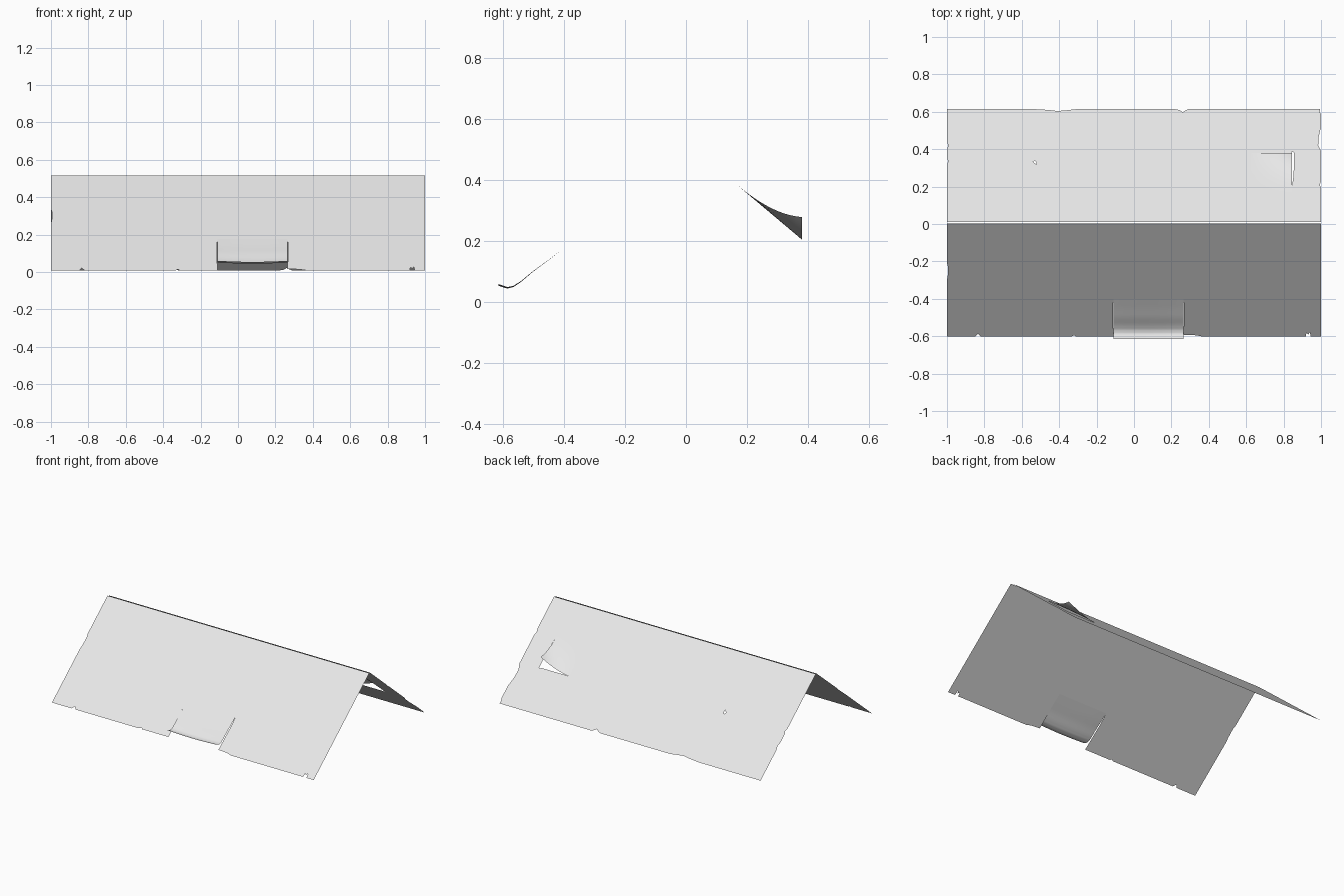
import bpy, bmesh

cube = bpy.data.objects.get("Cube")
if cube:
    bpy.data.objects.remove(cube, do_unlink=True)

# One weathered sheet colour
grey = bpy.data.materials.new("pale_grey_sheet")
grey.use_nodes = True
colour = (0.8, 0.8, 0.8, 1)
grey.diffuse_color = colour
grey.node_tree.nodes["Principled BSDF"].inputs["Base Color"].default_value = colour

RIDGE, EAVE = 0.515, 0.008


def make_object(name, bm):
    bmesh.ops.recalc_face_normals(bm, faces=bm.faces)
    if sum(f.normal.z * f.calc_area() for f in bm.faces) < 0:
        bmesh.ops.reverse_faces(bm, faces=bm.faces)
    for f in bm.faces:
        f.smooth = True
    mesh = bpy.data.meshes.new(name)
    bm.to_mesh(mesh)
    bm.free()
    mesh.materials.append(grey)
    obj = bpy.data.objects.new(name, mesh)
    bpy.context.collection.objects.link(obj)
    return obj


def slope(y, top, bottom):
    """Height of the roof plane at depth y."""
    return RIDGE + (EAVE - RIDGE) * (y - top) / (bottom - top)


def sheet(name, loops, top, bottom):
    """Fill plan outlines (and holes), then tilt them onto the roof plane."""
    bm = bmesh.new()
    for loop in loops:
        verts = [bm.verts.new((x, y, 0)) for x, y in loop]
        for a, b in zip(verts, verts[1:] + verts[:1]):
            bm.edges.new((a, b))
    bmesh.ops.triangle_fill(bm, use_beauty=True, edges=bm.edges[:], normal=(0, 0, 1))
    for v in bm.verts:
        v.co.z = slope(v.co.y, top, bottom)
    return make_object(name, bm)


def flap(name, nu, nv, place):
    """Curved patch: place maps u, v in 0..1 to a point."""
    bm = bmesh.new()
    rows = [[bm.verts.new(place(i / nu, j / nv)) for i in range(nu + 1)]
            for j in range(nv + 1)]
    for a, b in zip(rows, rows[1:]):
        for i in range(nu):
            bm.faces.new((a[i], a[i + 1], b[i + 1], b[i]))
    return make_object(name, bm)


# Front sheet with chipped eave and a cut for the torn flap
FT, FB = 0.004, -0.602
L, R, CUT = -0.11, 0.265, -0.4
front = [(-1, FT), (-1, -0.21), (-0.994, -0.23), (-0.996, -0.28), (-1, -0.3),
         (-1, FB), (-0.85, FB), (-0.835, -0.587), (-0.82, FB),
         (-0.335, FB), (-0.32, -0.595), (-0.31, FB), (L, FB),
         (L - 0.003, -0.46), (L, CUT), (R, CUT), (R + 0.003, -0.46),
         (R, -0.592), (0.33, -0.595), (0.37, FB),
         (0.918, FB), (0.922, -0.582), (0.932, -0.59), (0.941, -0.578), (0.944, FB),
         (1, FB), (1, FT)]
sheet("front_roof_sheet", [front], FT, FB)

# Curled flap on the front eave
curl = [(-0.4, 0.177), (-0.45, 0.139), (-0.5, 0.103), (-0.54, 0.07),
        (-0.565, 0.054), (-0.585, 0.05), (-0.614, 0.06)]


def front_flap(u, v):
    t = v * (len(curl) - 1)
    k = min(int(t), len(curl) - 2)
    (y0, z0), (y1, z1) = curl[k], curl[k + 1]
    f = t - k
    sag = 0.006 * v * (1 - (2 * u - 1) ** 2)
    return L + (R - L) * u, y0 + (y1 - y0) * f, z0 + (z1 - z0) * f - sag


flap("front_curled_flap", 12, 18, front_flap)

# Back sheet with worn edges, a pinhole and a cut for the lifted corner
BT, BB = 0.012, 0.614
X0, X1, Y0, Y1 = 0.625, 0.85, 0.15, 0.38
back = [(-1, BT), (1, BT), (1, 0.19), (0.994, 0.21), (1, 0.23), (1, 0.39),
        (0.985, 0.42), (0.986, 0.46), (0.995, 0.5), (1, 0.51), (1, 0.585), (0.993, 0.6),
        (0.995, BB), (0.29, BB), (0.275, 0.607), (0.26, 0.598), (0.245, 0.609), (0.22, BB),
        (-0.31, BB), (-0.36, 0.608), (-0.41, 0.604), (-0.46, 0.61), (-0.53, BB),
        (-1, BB), (-1, 0.44), (-0.993, 0.42), (-1, 0.4), (-1, 0.35),
        (-0.993, 0.335), (-1, 0.32)]
pinhole = [(-0.54, 0.332), (-0.53, 0.34), (-0.522, 0.33), (-0.522, 0.318), (-0.53, 0.324)]
opening = [(X0, Y0), (X0, Y1), (X1 - 0.01, Y1), (X1 - 0.005, Y1 + 0.006),
           (X1 + 0.005, Y1 + 0.003), (X1 + 0.006, 0.32), (X1 + 0.002, 0.25),
           (X1 - 0.005, 0.2), (X1 - 0.005, Y0)]
sheet("back_roof_sheet", [back, pinhole, opening], BT, BB)


def back_flap(u, v):
    x = X0 + (X1 - 0.005 - X0) * u
    y = Y0 + (Y1 - Y0) * v
    return x, y, slope(y, BT, BB) + 0.074 * u ** 1.6 * v ** 2.4


flap("back_lifted_flap", 12, 12, back_flap)
